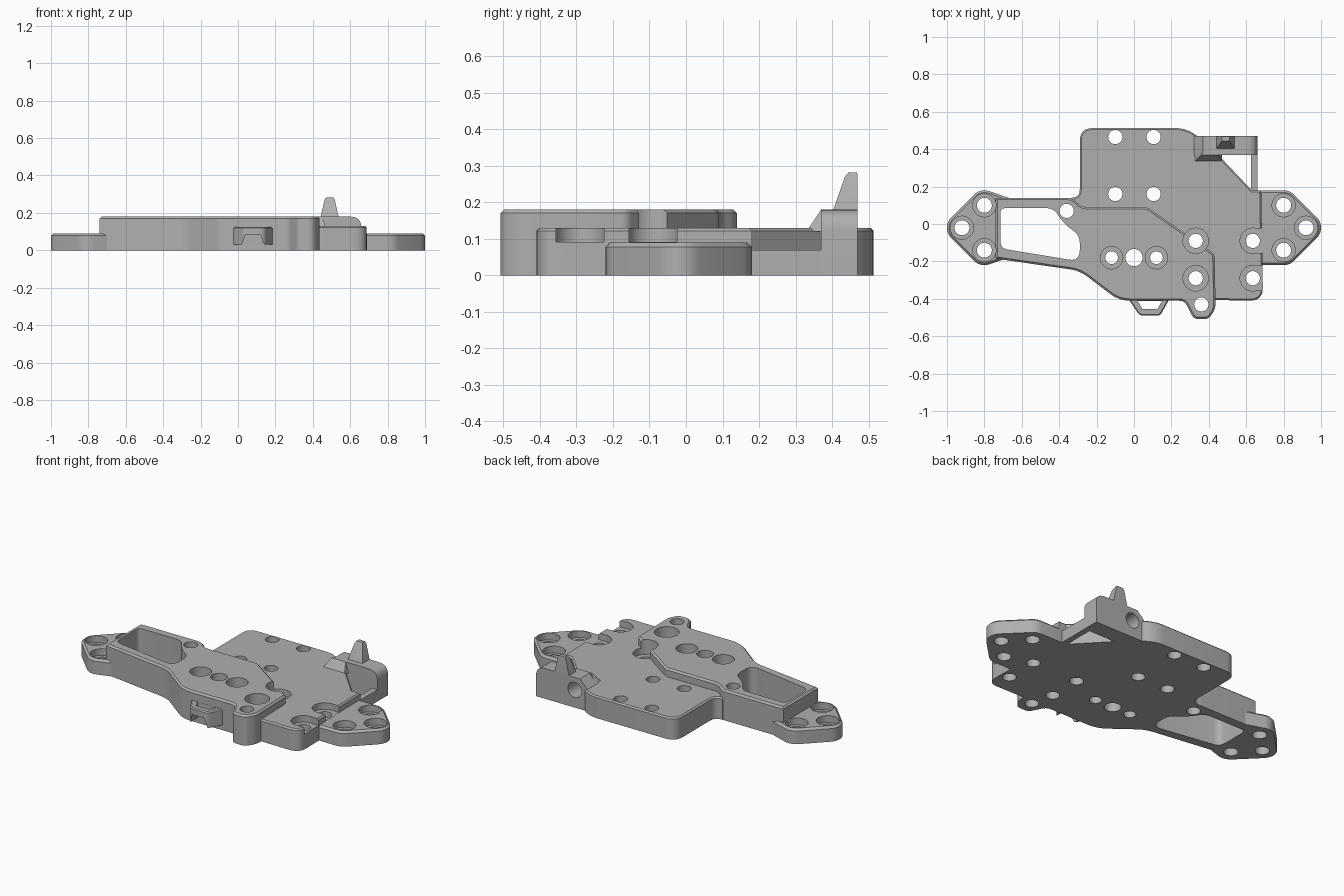
import bpy, bmesh, math
from mathutils import Vector, Matrix, geometry

old = bpy.data.objects.get("Cube")
if old:
    bpy.data.objects.remove(old, do_unlink=True)

grey = bpy.data.materials.new("plain grey")
grey.use_nodes = True
grey.diffuse_color = (0.43, 0.43, 0.43, 1)
grey.node_tree.nodes["Principled BSDF"].inputs["Base Color"].default_value = (0.43, 0.43, 0.43, 1)

# maps a drawn profile (x, z) and its depth onto the world: depth runs along y
ALONG_Y = Matrix(((1, 0, 0, 0), (0, 0, 1, 0), (0, 1, 0, 0), (0, 0, 0, 1)))


def finish(name, bm, matrix=None):
    if matrix:
        bm.transform(matrix)
    bmesh.ops.recalc_face_normals(bm, faces=bm.faces)
    mesh = bpy.data.meshes.new(name)
    bm.to_mesh(mesh)
    bm.free()
    obj = bpy.data.objects.new(name, mesh)
    bpy.context.collection.objects.link(obj)
    return obj


def rounded(corners, steps=6):
    """Round each corner (x, y, reach) of an outline."""
    out = []
    for i, c in enumerate(corners):
        p = Vector(c[:2])
        if len(c) < 3:
            out.append(p)
            continue
        a = Vector(corners[i - 1][:2]) - p
        b = Vector(corners[(i + 1) % len(corners)][:2]) - p
        a, b = p + a.normalized() * c[2], p + b.normalized() * c[2]
        for k in range(steps + 1):
            t = k / steps
            out.append(a * (1 - t) ** 2 + p * 2 * t * (1 - t) + b * t * t)
    return out


def prism(name, outline, low, high, bevel=0.0, matrix=None):
    """Closed solid over an outline, with an optional chamfer round the top."""
    pts = [Vector(p) for p in outline]
    pts = [p for i, p in enumerate(pts) if (p - pts[i - 1]).length > 0.001]
    bm = bmesh.new()
    base = [bm.verts.new((p.x, p.y, low)) for p in pts]
    top = [bm.verts.new((p.x, p.y, high)) for p in pts]
    bm.faces.new(base[::-1])
    lid = bm.faces.new(top)
    for i in range(len(pts)):
        bm.faces.new((base[i - 1], base[i], top[i], top[i - 1]))
    bmesh.ops.recalc_face_normals(bm, faces=bm.faces)
    if bevel:
        bmesh.ops.bevel(bm, geom=list(lid.edges), offset=bevel, segments=1,
                        profile=0.5, affect="EDGES")
    return finish(name, bm, matrix)


def circle(x, y, r, n=32):
    return [Vector((x + r * math.cos(2 * math.pi * i / n), y + r * math.sin(2 * math.pi * i / n)))
            for i in range(n)]


def hull(name, points):
    bm = bmesh.new()
    bmesh.ops.convex_hull(bm, input=[bm.verts.new(p) for p in points])
    return finish(name, bm)


def bore(x, y, r, low=-0.1, high=0.4):
    return prism("hole_cutter", circle(x, y, r), low, high)


def bounds(obj):
    return [(min(axis), max(axis)) for axis in zip(*(v.co for v in obj.data.vertices))]


def cut(parts, cutters):
    """Subtract every cutter from each part it reaches, then remove the cutters."""
    for part in parts:
        for c in cutters:
            c.hide_render = True
            if all(a[0] < b[1] and b[0] < a[1] for a, b in zip(bounds(part), bounds(c))):
                m = part.modifiers.new("cut", "BOOLEAN")
                m.operation, m.solver, m.object = "DIFFERENCE", "MANIFOLD", c
    bpy.context.view_layer.update()
    deps = bpy.context.evaluated_depsgraph_get()
    done = [bpy.data.meshes.new_from_object(p.evaluated_get(deps)) for p in parts]
    for part, mesh in zip(parts, done):
        part.modifiers.clear()
        part.data = mesh
    for c in cutters:
        bpy.data.objects.remove(c, do_unlink=True)


# Main deck at middle height
deck = prism("main_deck", rounded([
    (-0.34, 0.12), (-0.34, 0.14), (-0.29, 0.14, 0.045), (-0.29, 0.513, 0.07),
    (0.29, 0.513, 0.07), (0.35, 0.46), (0.37, 0.45), (0.45, 0.37),
    (0.63, 0.18), (0.68, 0.18), (0.69, -0.41, 0.07),
    (0.3, -0.405), (-0.05, -0.1)]), 0, 0.13, 0.008)

# Raised deck with the long arm
raised = prism("raised_deck", rounded([
    (-0.74, 0.14), (-0.33, 0.14, 0.03), (-0.28, 0.09, 0.03), (0.07, 0.09, 0.02),
    (0.43, -0.16, 0.02), (0.437, -0.45, 0.03), (0.40, -0.508, 0.025), (0.32, -0.508, 0.025),
    (0.27, -0.41, 0.03), (-0.08, -0.41, 0.06), (-0.29, -0.25, 0.05),
    (-0.74, -0.185)]), 0, 0.18, 0.01)

# Low wings at both ends, each with three recessed holes
wing_holes = [(0.8, 0.1), (0.92, -0.02), (0.8, -0.14)]
wings = []
for side, name in ((-1, "right_wing"), (1, "left_wing")):
    pts = [p for x, y in wing_holes for p in circle(side * x, y, 0.08)]
    if side > 0:
        pts += [Vector((0.6, 0.179)), Vector((0.6, -0.219))]
    else:
        pts += [Vector((-0.64, 0.13)), Vector((-0.64, -0.17))]
    outline = [pts[i] for i in geometry.convex_hull_2d(pts)]
    wings.append(prism(name, outline, 0, 0.09, 0.012))

# Rear bracket: cross-bored post, ramp, side bar and upright peg
post = prism("bracket_post", rounded([
    (0.33, 0), (0.66, 0), (0.66, 0.18, 0.06), (0.37, 0.18), (0.32, 0.13)]),
    0.37, 0.47, matrix=ALONG_Y)
ramp = hull("bracket_ramp", [(x, y, 0.12) for x in (0.32, 0.47) for y in (0.33, 0.38)]
            + [(x, y, 0.18) for x in (0.36, 0.45) for y in (0.37, 0.38)])
bar = prism("bracket_bar", [(0.625, 0.15), (0.66, 0.15), (0.66, 0.39), (0.625, 0.39)], 0, 0.07)
peg = hull("bracket_peg", [(x, y, 0.17) for x in (0.44, 0.54) for y in (0.40, 0.47)]
           + [(x, y, 0.27) for x in (0.463, 0.517) for y in (0.435, 0.47)]
           + [(x, y, 0.282) for x in (0.47, 0.51) for y in (0.445, 0.468)])

# Front hook loop
hook = prism("front_hook", rounded([
    (-0.03, -0.40), (0.03, -0.49, 0.02), (0.14, -0.49, 0.02), (0.19, -0.40)]), 0.03, 0.125, 0.006)
cut([hook], [
    prism("loop_cutter", [(0.02, -0.411), (0.045, -0.455), (0.125, -0.455), (0.15, -0.411)], 0, 0.2),
    prism("arch_cutter", [(0.01, 0), (0.15, 0), (0.12, 0.085), (0.04, 0.085)], -0.6, -0.411,
          matrix=ALONG_Y)])

# Plain holes
cutters = [bore(x, y, 0.038) for x in (-0.1, 0.105) for y in (0.16, 0.465)]
cutters += [bore(-0.36, 0.07, 0.038), bore(0, -0.18, 0.046), bore(0.36, -0.43, 0.038)]
# Recessed holes
for s in (-1, 1):
    cutters += [bore(s * 0.12, -0.18, 0.034), bore(s * 0.12, -0.18, 0.06, 0.1)]
    for x, y in wing_holes:
        cutters += [bore(s * x, y, 0.04), bore(s * x, y, 0.062, 0.05)]
for y in (-0.09, -0.29):
    for x in (0.33, 0.635):
        cutters += [bore(x, y, 0.038), bore(x, y, 0.068, 0.091)]
    # pockets open to the side
    cutters.append(prism("pocket_cutter", [(0.645, y - 0.066), (0.76, y - 0.066),
                                           (0.76, y + 0.066), (0.645, y + 0.066)], 0.091, 0.3))
# Window in the long arm
cutters.append(prism("window_cutter", rounded([
    (-0.715, 0.085, 0.03), (-0.43, 0.085, 0.04), (-0.375, 0.0, 0.05), (-0.29, -0.06, 0.04),
    (-0.29, -0.20, 0.06), (-0.715, -0.13, 0.04)]), -0.1, 0.4))
# Curved step from the long arm down to the wing
step = [(-0.74 + 0.05 * math.sin(a), 0.141 - 0.05 * math.cos(a))
        for a in [math.pi / 2 * k / 8 for k in range(9)]]
cutters.append(prism("step_cutter", [(-0.8, 0.091)] + step + [(-0.69, 0.3), (-0.8, 0.3)],
                     -0.4, 0.4, matrix=ALONG_Y))
# Cross bores in the bracket
for x in (0.405, 0.59):
    cutters.append(prism("cross_cutter", circle(x, 0.105, 0.045), 0.36, 0.6, matrix=ALONG_Y))

parts = [deck, raised, post, ramp] + wings
cut(parts, cutters)

# Colour and shading
bpy.ops.object.select_all(action="DESELECT")
for part in parts + [bar, peg, hook]:
    part.data.materials.clear()
    part.data.materials.append(grey)
    part.select_set(True)
    bpy.context.view_layer.objects.active = part
bpy.ops.object.shade_smooth_by_angle(angle=math.radians(30))
